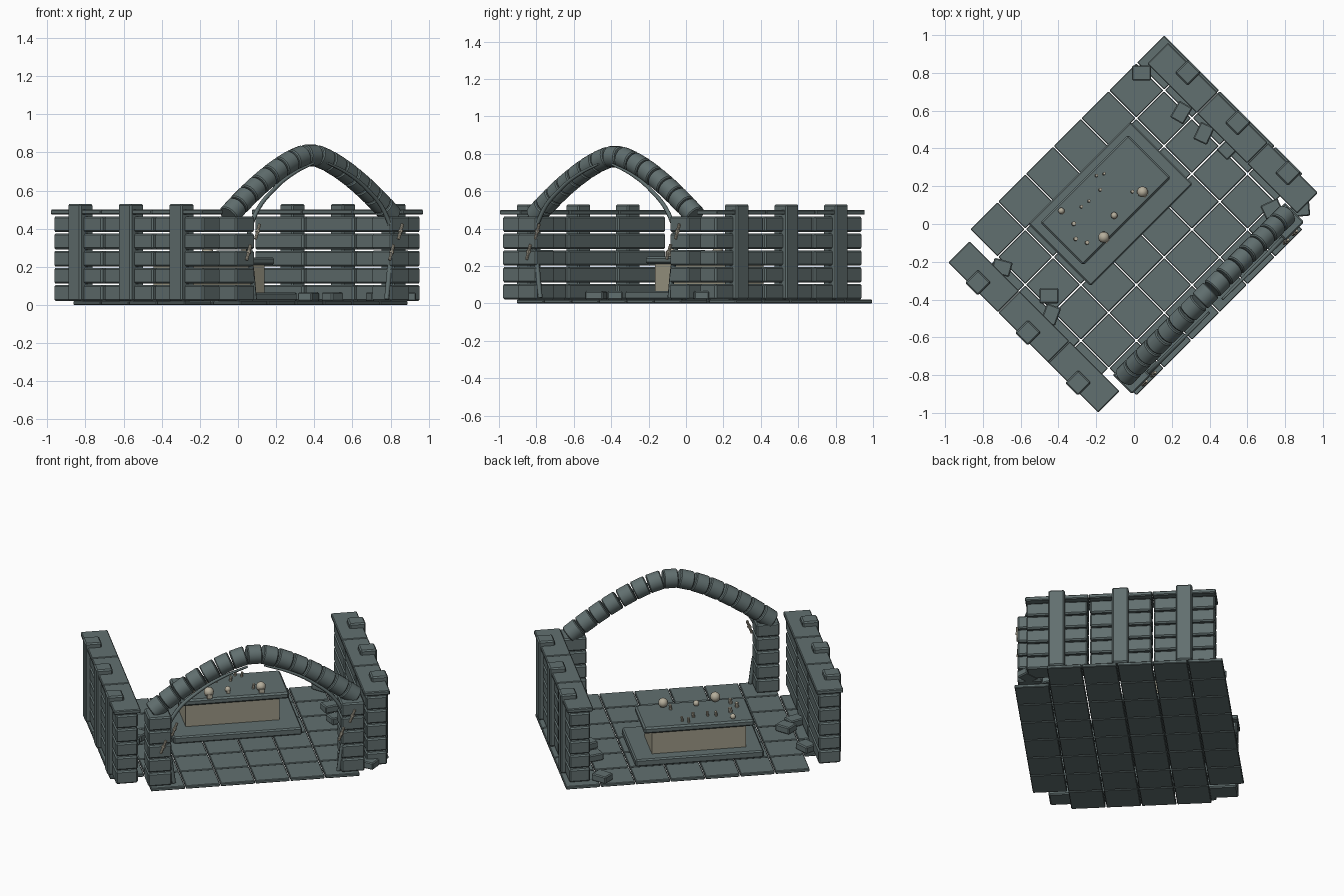
import bpy, bmesh, math, random
from mathutils import Matrix, Vector

random.seed(4)
if "Cube" in bpy.data.objects:
    bpy.data.objects.remove(bpy.data.objects["Cube"])

# The whole set stands diagonally: local u runs along the arch, v runs towards the altar
DIAGONAL = Matrix.Rotation(math.radians(45), 4, 'Z')


def material(name, color):
    m = bpy.data.materials.new(name)
    m.use_nodes = True
    m.diffuse_color = (*color, 1)
    m.node_tree.nodes["Principled BSDF"].inputs["Base Color"].default_value = (*color, 1)
    return m


STONE = material("slate stone", (0.12, 0.16, 0.16))
PLINTH = material("sandstone", (0.34, 0.32, 0.24))
BONE = material("bone", (0.46, 0.42, 0.33))


def finish(name, bm, mat, bevel=0, smooth=False):
    mesh = bpy.data.meshes.new(name)
    bmesh.ops.recalc_face_normals(bm, faces=bm.faces)
    bm.to_mesh(mesh)
    bm.free()
    mesh.materials.append(mat)
    ob = bpy.data.objects.new(name, mesh)
    ob.matrix_world = DIAGONAL
    bpy.context.collection.objects.link(ob)
    if bevel:
        mod = ob.modifiers.new("worn_edges", 'BEVEL')
        mod.width = bevel
        mod.segments = 1
    if smooth:
        bpy.ops.object.select_all(action='DESELECT')
        ob.select_set(True)
        bpy.context.view_layer.objects.active = ob
        bpy.ops.object.shade_smooth_by_angle(angle=math.radians(40))
    return ob


def add_box(bm, u, v, z, turn=0.0):
    """Box spanning the (low, high) pairs u, v and z."""
    centre = Vector([sum(r) / 2 for r in (u, v, z)])
    size = [r[1] - r[0] for r in (u, v, z)]
    bmesh.ops.create_cube(bm, size=1, matrix=Matrix.Translation(centre)
                          @ Matrix.Rotation(turn, 4, 'Z') @ Matrix.Diagonal((*size, 1)))


def add_rod(bm, a, b, radius, sides=8):
    a, b = Vector(a), Vector(b)
    turn = (b - a).to_track_quat('Z', 'Y').to_matrix().to_4x4()
    bmesh.ops.create_cone(bm, cap_ends=True, segments=sides, radius1=radius, radius2=radius,
                          depth=(b - a).length, matrix=Matrix.Translation((a + b) / 2) @ turn)


def to_local(x, y):
    return (x + y) / math.sqrt(2), (y - x) / math.sqrt(2)


# Floor: square paving with a few extra slabs under each wall
bm = bmesh.new()
STEP = 0.208
for i in range(-1, 7):
    for j in range(6):
        if (i == -1 and j in (0, 5)) or (i == 6 and j == 0):
            continue
        u, v = -0.635 + i * STEP, -0.653 + j * STEP
        add_box(bm, (u + 0.003, u + STEP - 0.003), (v + 0.003, v + STEP - 0.003), (0, 0.02))
finish("floor_tiles", bm, STONE, 0.004)


# Side walls: three bays of stacked blocks with buttresses and coping
def wall(name, side, inner, outer):
    blocks, coping, buttress = bmesh.new(), bmesh.new(), bmesh.new()

    def span(a, b):
        return tuple(sorted((side * a, side * b)))

    for v in (-0.385, -0.01, 0.365):
        for row in range(5):
            z = 0.022 + row * 0.09
            add_box(blocks, span(inner + 0.015, outer - 0.015),
                    (v - 0.18, v + 0.18), (z, z + 0.082))
        add_box(coping, span(inner, outer), (v - 0.186, v + 0.186), (0.474, 0.5))
        add_box(buttress, span(outer - 0.085, outer + 0.013), (v - 0.048, v + 0.048), (0.022, 0.53))
    finish(name + "_blocks", blocks, STONE, 0.008)
    finish(name + "_coping", coping, STONE, 0.005)
    finish(name + "_buttresses", buttress, STONE, 0.008)


wall("right_wall", -1, 0.68, 0.84)
wall("left_wall", 1, 0.65, 0.805)

# Arch piers
bm = bmesh.new()
for u in (-0.575, 0.575):
    for row in range(5):
        z = 0.022 + row * 0.09
        add_box(bm, (u - 0.07, u + 0.07), (-0.63, -0.485), (z, z + 0.083))
finish("arch_piers", bm, STONE, 0.008)


# Arch: a run of short round stones along a slightly pointed curve
def arch_point(u):
    return Vector((u, -0.535, 0.79 - 0.31 * (abs(u) / 0.59) ** 1.5))


samples = [arch_point(-0.61 + 1.22 * i / 400) for i in range(401)]
lengths = [0.0]
for a, b in zip(samples, samples[1:]):
    lengths.append(lengths[-1] + (b - a).length)


def along(f):
    target = f * lengths[-1]
    return samples[min(range(401), key=lambda i: abs(lengths[i] - target))]


bm = bmesh.new()
COUNT = 15
for i in range(COUNT):
    add_rod(bm, along((i + 0.04) / COUNT), along((i + 0.96) / COUNT), 0.057, 20)
arch = finish("arch_stones", bm, STONE, 0, True)
mod = arch.modifiers.new("worn_edges", 'BEVEL')
mod.width, mod.segments, mod.limit_method = 0.006, 1, 'ANGLE'

# Curved ribs standing in front of the arch, one on each half
for name, side in (("right_rib", -1), ("left_rib", 1)):
    curve = bpy.data.curves.new(name, 'CURVE')
    curve.dimensions = '3D'
    curve.bevel_depth = 0.013
    curve.bevel_resolution = 1
    curve.use_fill_caps = True
    path = [(0.49, 0.03, 1), (0.51, 0.17, 1.1), (0.535, 0.34, 1), (0.48, 0.48, 0.9),
            (0.34, 0.61, 0.8), (0.2, 0.69, 0.7), (0.05, 0.745, 0.5)]
    spline = curve.splines.new('BEZIER')
    spline.bezier_points.add(len(path) - 1)
    for p, (u, z, r) in zip(spline.bezier_points, path):
        p.co = (side * u, -0.612, z)
        p.radius = r
        p.handle_left_type = p.handle_right_type = 'AUTO'
    curve.materials.append(STONE)
    ob = bpy.data.objects.new(name, curve)
    ob.matrix_world = DIAGONAL
    bpy.context.collection.objects.link(ob)

# Bone pegs tied to the ribs
bm = bmesh.new()
for shift in (0, 1.06):
    for u, z in ((-0.49, 0.385), (-0.556, 0.275)):
        a = Vector((u + shift - 0.015, -0.635, z - 0.04))
        b = Vector((u + shift + 0.015, -0.635, z + 0.04))
        add_rod(bm, a, b, 0.008)
        add_rod(bm, a.lerp(b, 0.45), a.lerp(b, 0.6), 0.012)
finish("bone_pegs", bm, BONE)

# Altar
bm = bmesh.new()
add_box(bm, (-0.395, 0.37), (-0.07, 0.396), (0.02, 0.065))
finish("altar_step", bm, STONE, 0.008)
bm = bmesh.new()
add_box(bm, (-0.3, 0.26), (0.065, 0.325), (0.065, 0.21))
finish("altar_body", bm, PLINTH)
bm = bmesh.new()
add_box(bm, (-0.346, 0.312), (0.035, 0.357), (0.21, 0.25))
finish("altar_top", bm, STONE, 0.01)

# Skulls and small bones on the altar
bm = bmesh.new()
for x, y, r in ((-0.16, -0.07, 0.03), (0.045, 0.17, 0.029), (-0.385, 0.07, 0.017), (-0.105, 0.045, 0.018)):
    u, v = to_local(x, y)
    bmesh.ops.create_uvsphere(bm, u_segments=12, v_segments=8, radius=r,
                              matrix=Matrix.Translation((u, v, 0.25 + r)))
    add_box(bm, (u - r * 0.5, u + r * 0.5), (v - r * 1.1, v), (0.25, 0.25 + r * 0.8))
finish("skulls", bm, BONE, 0, True)
bm = bmesh.new()
for x, y in ((-0.28, 0.09), (-0.24, 0.12), (-0.18, 0.18), (-0.2, 0.255), (-0.16, 0.265), (-0.01, 0.17),
             (-0.32, 0), (-0.31, -0.08), (-0.25, -0.1)):
    u, v = to_local(x, y)
    add_rod(bm, (u, v, 0.25), (u + 0.004, v, 0.28), random.uniform(0.007, 0.012))
finish("small_bones", bm, BONE)

# Fallen blocks
bm = bmesh.new()
for x, y, turn in ((0.04, 0.8, -45), (0.25, 0.59, 15), (0.37, 0.48, 20), (0.5, 0.4, 0), (0.73, 0.08, -20),
                   (0.88, 0.08, -40), (-0.7, -0.23, -60), (-0.45, -0.38, -45), (-0.44, -0.48, 25)):
    u, v = to_local(x, y)
    add_box(bm, (u - 0.05, u + 0.05), (v - 0.04, v + 0.04), (0.02, 0.065), math.radians(turn))
finish("fallen_blocks", bm, STONE, 0.006)
